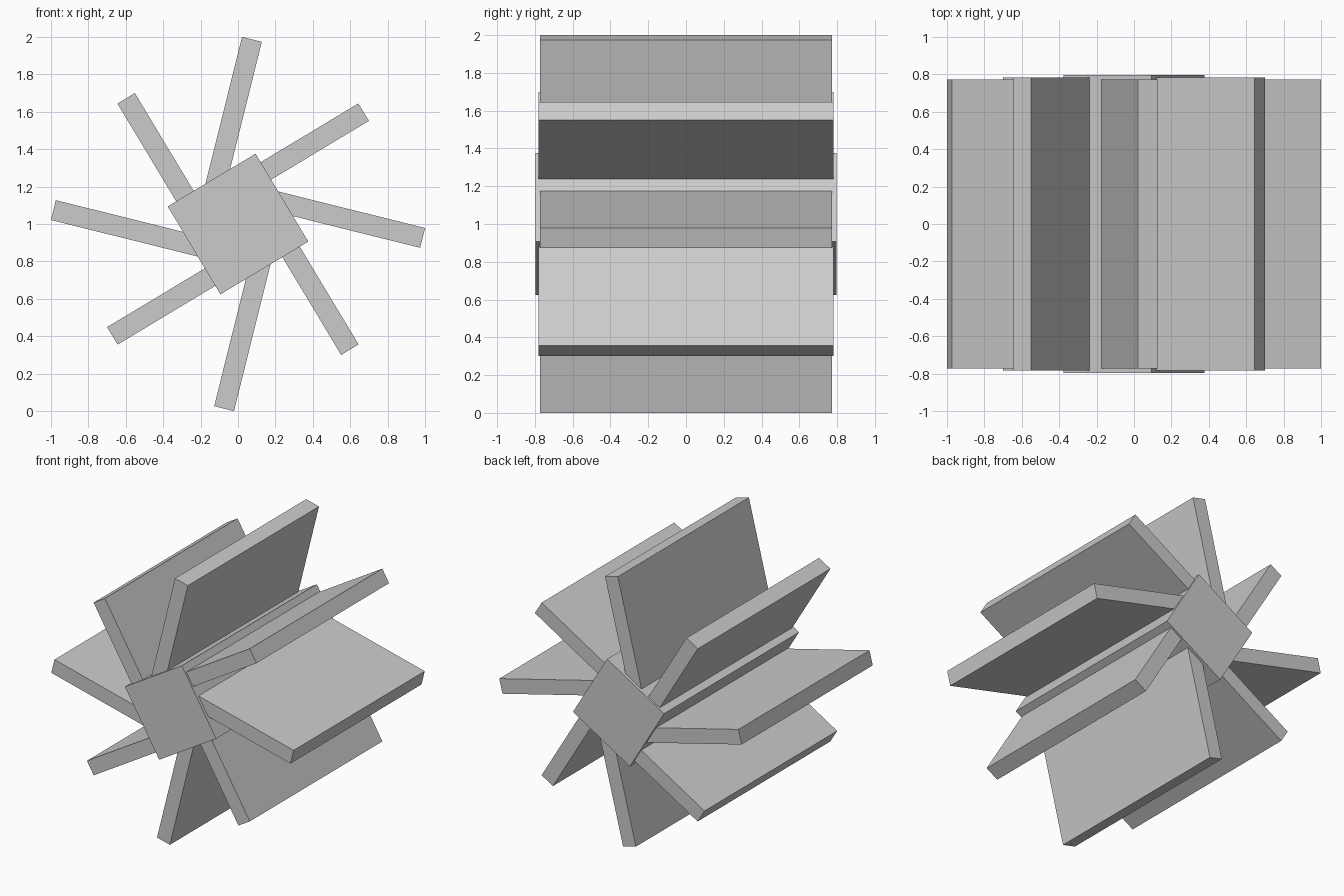
import bpy
from math import radians
from mathutils import Matrix

if "Cube" in bpy.data.objects:
    bpy.data.objects.remove(bpy.data.objects["Cube"])


def block(name, x, y, z, angle):
    """Box from (min, max) ranges, turned in the XZ plane about the wheel axis at z = 1."""
    bpy.ops.mesh.primitive_cube_add(size=1)
    ob = bpy.context.object
    ob.name = ob.data.name = name
    size = [b - a for a, b in (x, y, z)]
    mid = [(a + b) / 2 for a, b in (x, y, z)]
    ob.data.transform(Matrix.Translation(mid) @ Matrix.Diagonal((*size, 1)))
    ob.location = (0, 0, 1)
    ob.rotation_euler = (0, -radians(angle), 0)
    return ob


TILT = 31

# Square hub, slightly wider than the paddles
block("hub", (-0.274, 0.274), (-0.796, 0.796), (-0.274, 0.274), TILT)

# Eight off-centre paddles, alternating short and long
for i in range(8):
    reach, half_width = ((0.884, 0.782), (0.976, 0.773))[i % 2]
    block(f"paddle_{i + 1}", (0.14, reach), (-half_width, half_width),
          (0.112, 0.221), TILT + 45 * i)
